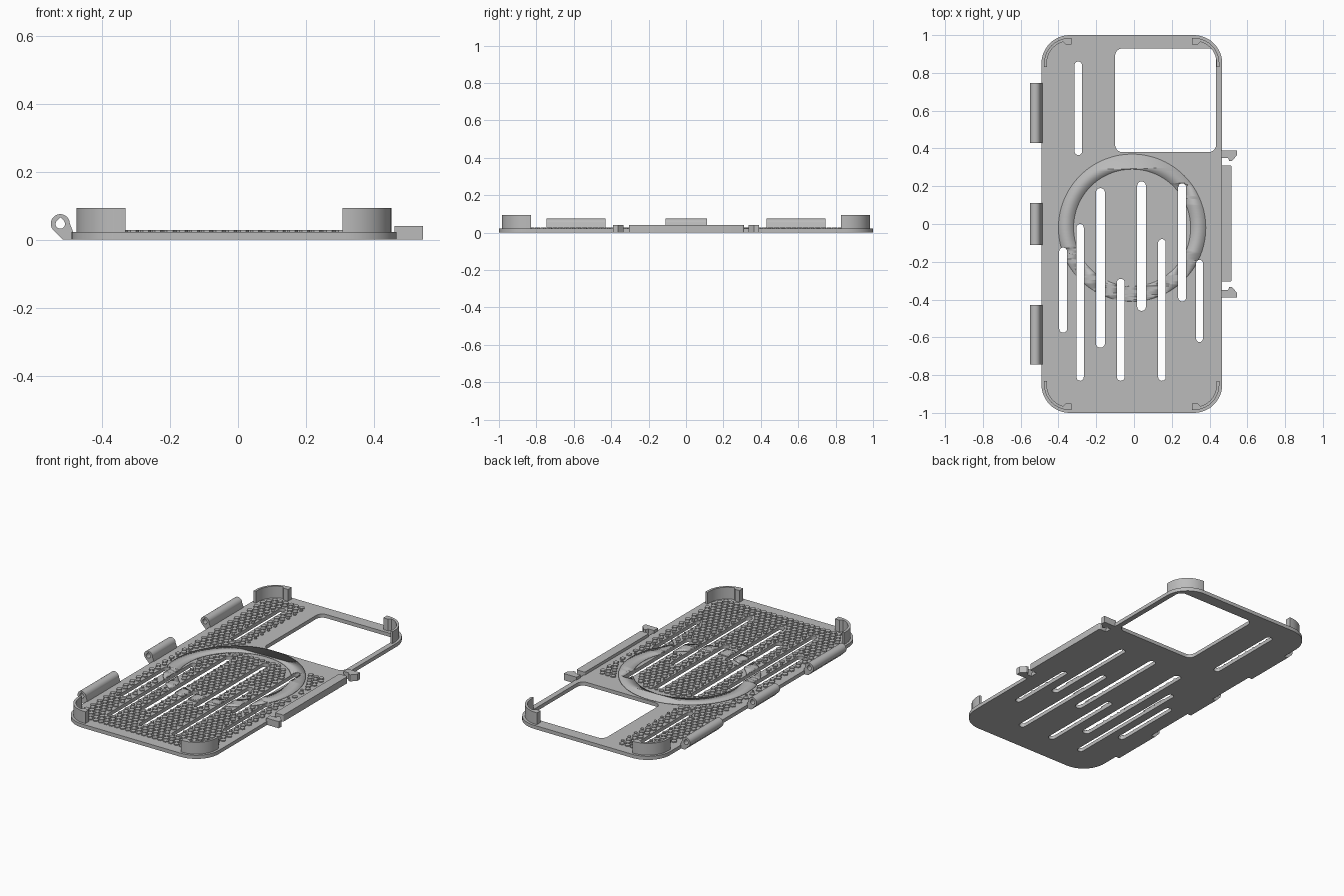
import bpy, bmesh, math
from mathutils import Matrix

if "Cube" in bpy.data.objects:
    bpy.data.objects.remove(bpy.data.objects["Cube"])

grey = bpy.data.materials.new("plain grey")
grey.use_nodes = True
grey.diffuse_color = (0.5, 0.5, 0.5, 1)
grey.node_tree.nodes["Principled BSDF"].inputs["Base Color"].default_value = (0.5, 0.5, 0.5, 1)


def arc(cx, cy, r, a0, a1, n=8):
    return [(cx + r * math.cos(math.radians(a0 + (a1 - a0) * i / n)),
             cy + r * math.sin(math.radians(a0 + (a1 - a0) * i / n))) for i in range(n + 1)]


def rounded(x0, x1, y0, y1, r, n=8):
    return (arc(x1 - r, y1 - r, r, 0, 90, n) + arc(x0 + r, y1 - r, r, 90, 180, n)
            + arc(x0 + r, y0 + r, r, 180, 270, n) + arc(x1 - r, y0 + r, r, 270, 360, n))


def slab(name, loops, lo, hi, upright=False):
    """Extrude outline and hole loops from lo to hi, along z or (upright) along y."""
    cu = bpy.data.curves.new(name, "CURVE")
    cu.dimensions, cu.fill_mode, cu.extrude = "2D", "BOTH", (hi - lo) / 2
    for pts in loops:
        sp = cu.splines.new("POLY")
        sp.points.add(len(pts) - 1)
        for p, (x, y) in zip(sp.points, pts):
            p.co = (x, y, 0, 1)
        sp.use_cyclic_u = True
    ob = bpy.data.objects.new(name, cu)
    bpy.context.collection.objects.link(ob)
    mid = (lo + hi) / 2
    ob.location = (0, mid, 0) if upright else (0, 0, mid)
    if upright:
        ob.rotation_euler.x = math.pi / 2
    cu.materials.append(grey)
    bpy.ops.object.select_all(action="DESELECT")
    ob.select_set(True)
    bpy.context.view_layer.objects.active = ob
    bpy.ops.object.convert(target="MESH")
    bpy.ops.object.shade_smooth_by_angle(angle=math.radians(30))
    return ob


X0, X1, TOP, GRIP = -0.49, 0.467, 0.022, 0.028

# Back plate with vent slots and camera window: slot = (x, y start, y end, half width)
slots = [(-0.295, 0.365, 0.86, 0.02), (-0.375, -0.575, -0.125, 0.021), (-0.285, -0.83, 0.0, 0.019),
         (-0.178, -0.655, 0.19, 0.024), (-0.07, -0.83, -0.29, 0.021), (0.04, -0.46, 0.225, 0.023),
         (0.148, -0.83, -0.08, 0.02), (0.255, -0.41, 0.215, 0.021), (0.347, -0.625, -0.19, 0.018)]
window = (-0.1, 0.435, 0.38, 0.93)
holes = [rounded(x - w, x + w, a, b, w) for x, a, b, w in slots]
slab("back_plate", [rounded(X0, X1, -1, 1, 0.15, 12), rounded(*window, 0.04)] + holes, 0, TOP)


# Raised grip texture: hexagonal studs that shrink toward the edges and leave a plain ring
def room(x, y):
    """Distance from a point to the nearest border of the textured area."""
    d = min(x - X0 - 0.035, X1 - 0.035 - x, 0.95 - abs(y))
    corner = math.hypot(max(abs(x + 0.012) - 0.33, 0), max(abs(y) - 0.85, 0))
    d = min(d, 0.11 - corner)
    d = min(d, math.hypot(max(-0.19 - x, 0), max(0.25 - y, 0)) if x < -0.19 or y < 0.25 else 0)
    r = math.hypot(x + 0.01, y + 0.02)
    d = min(d, max(r - 0.4, 0.3 - r))
    for sx, a, b, w in slots:
        d = min(d, math.hypot(x - sx, y - min(max(y, a + w), b - w)) - w)
    return d


bm = bmesh.new()
pitch, row, y = 0.036, 0, -0.95
while y < 0.96:
    x = -0.47 + (row % 2) * pitch / 2
    while x < 0.45:
        r = min(0.0165, room(x, y))
        if r > 0.005:
            place = Matrix.Translation((x, y, (TOP + GRIP) / 2)) @ Matrix.Rotation(math.pi / 6, 4, "Z")
            bmesh.ops.create_cone(bm, cap_ends=True, segments=6, radius1=r, radius2=r,
                                  depth=GRIP - TOP, matrix=place)
        x += pitch
    y += pitch * math.sqrt(3) / 2
    row += 1
me = bpy.data.meshes.new("grip_studs")
bm.to_mesh(me)
bm.free()
me.materials.append(grey)
bpy.context.collection.objects.link(bpy.data.objects.new("grip_studs", me))

# Raised plain ring in the middle, interrupted by the slots
ring = slab("centre_ring", [arc(-0.01, -0.02, 0.39, 0, 357.5, 143), arc(-0.01, -0.02, 0.31, 0, 357.5, 143)],
            TOP - 0.002, GRIP)
cutter = slab("slot_cutter", holes, -0.05, 0.1)
cutter.hide_render = True
cutter.hide_viewport = True
mod = ring.modifiers.new("slots", "BOOLEAN")
mod.operation, mod.object = "DIFFERENCE", cutter

# Corner clips: curved walls with a thicker foot at the inner end
cx, hx, hy = -0.012, 0.464, 0.985
for sx, side in ((-1, "right"), (1, "left")):
    for sy, end in ((-1, "front"), (1, "back")):
        outer = [(hx, 0.83)] + arc(hx - 0.135, hy - 0.135, 0.135, 0, 90, 10) + [(hx - 0.145, hy)]
        inner = [(hx - 0.145, hy - 0.035), (hx - 0.115, hy - 0.035)]
        inner += arc(hx - 0.13, hy - 0.132, 0.115, 75, 0, 8) + [(hx - 0.015, 0.83)]
        pts = [(cx + sx * x, sy * y) for x, y in outer + inner]
        slab(f"corner_clip_{end}_{side}", [pts], TOP - 0.002, 0.093)

# Hinge knuckles along the right edge
knuckle = arc(-0.523, 0.047, 0.028, 0, 215, 20) + [(-0.515, 0), (-0.485, 0), (-0.485, TOP)]
pin_hole = arc(-0.523, 0.046, 0.014, 135, 405, 14) + [(-0.523, 0.066)]
for name, a, b in (("front", -0.745, -0.43), ("middle", -0.11, 0.112), ("back", 0.43, 0.747)):
    slab(f"hinge_knuckle_{name}", [knuckle, pin_hole], a, b, upright=True)

# Latch bar and hooks along the left edge
slab("latch_bar", [rounded(0.46, 0.517, -0.305, 0.31, 0.008, 4)], 0, 0.04)
hook = [(0.46, 0.35), (0.497, 0.35), (0.505, 0.333), (0.517, 0.333), (0.545, 0.363), (0.545, 0.389), (0.46, 0.389)]
for sy, end in ((-1, "front"), (1, "back")):
    slab(f"latch_hook_{end}", [[(x, sy * y) for x, y in hook]], 0, 0.04)
